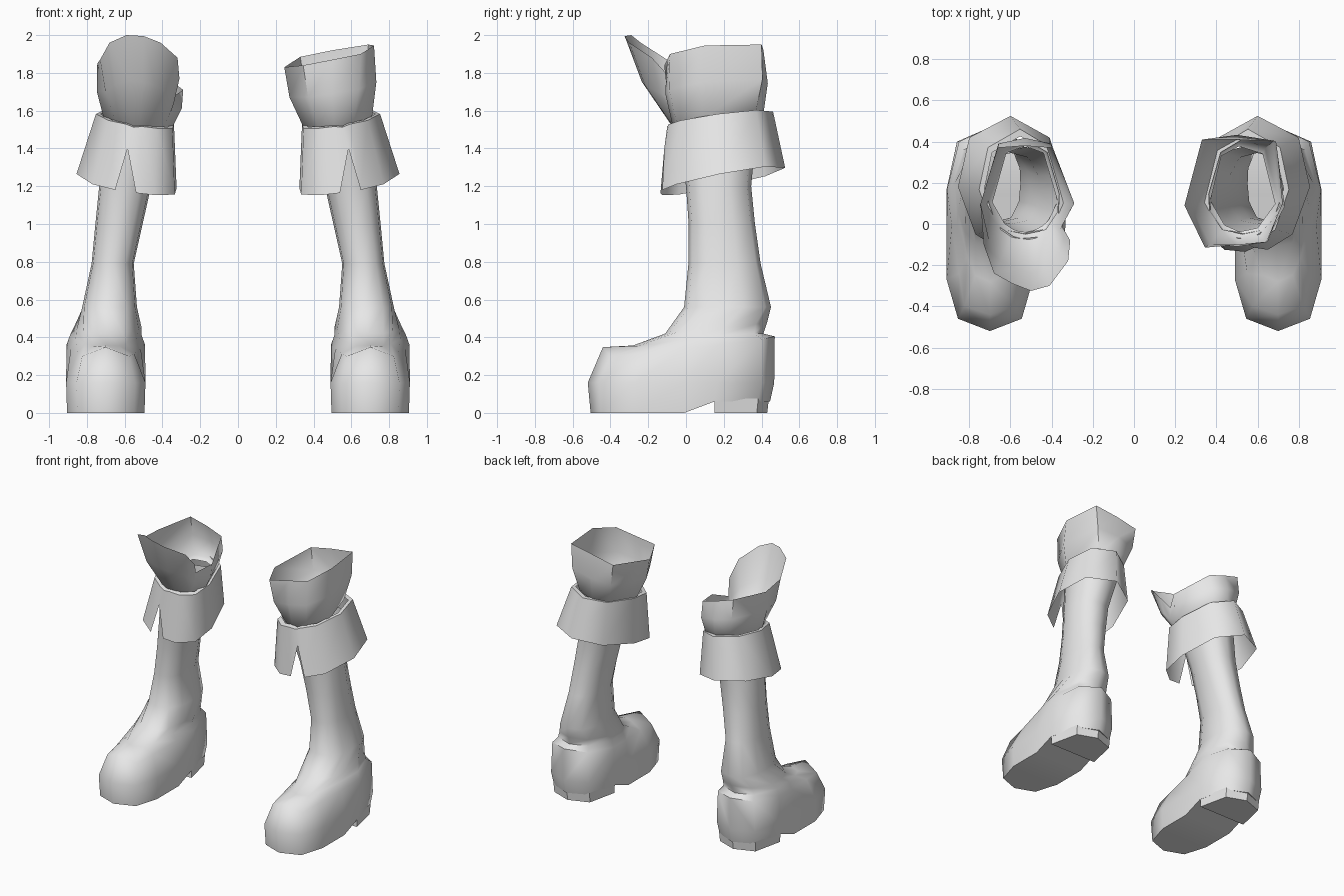
import bpy, bmesh, math

if "Cube" in bpy.data.objects:
    bpy.data.objects.remove(bpy.data.objects["Cube"])

grey = bpy.data.materials.new("grey leather")
grey.diffuse_color = (0.8, 0.8, 0.8, 1)
grey.use_nodes = True
grey.node_tree.nodes["Principled BSDF"].inputs["Base Color"].default_value = grey.diffuse_color


def make(name, rings, side, extra=(), closed=True, angle=60):
    """Skin a stack of rings, plus extra faces given as coordinate lists."""
    bm = bmesh.new()
    rows = [[bm.verts.new((side * x, y, z)) for x, y, z in r] for r in rings]
    for a, b in zip(rows, rows[1:]):
        n = len(a)
        for i in range(n if closed else n - 1):
            j = (i + 1) % n
            bm.faces.new((a[i], a[j], b[j], b[i]))
    for f in extra:
        bm.faces.new([bm.verts.new((side * x, y, z)) for x, y, z in f])
    bmesh.ops.remove_doubles(bm, verts=bm.verts, dist=0.0005)
    bmesh.ops.recalc_face_normals(bm, faces=bm.faces)
    me = bpy.data.meshes.new(name)
    bm.to_mesh(me)
    bm.free()
    me.materials.append(grey)
    ob = bpy.data.objects.new(name, me)
    bpy.context.collection.objects.link(ob)
    bpy.context.view_layer.objects.active = ob
    ob.select_set(True)
    bpy.ops.object.shade_smooth_by_angle(angle=math.radians(angle))
    ob.select_set(False)
    return ob


def mirror_ring(cx, half):
    """Front-to-back half outline (offset, y, z) turned into a full ring."""
    return ([(cx + o, y, z) for o, y, z in half]
            + [(cx - o, y, z) for o, y, z in half[-2:0:-1]])


# Half outline of a shaft section
SECTION = [(0, -1), (.6, -.9), (.93, -.5), (1, -.05), (.97, .35), (.62, .87), (0, 1)]


def shaft_ring(z, x0, x1, y0, y1):
    hx, cy, hy = (x1 - x0) / 2, (y0 + y1) / 2, (y1 - y0) / 2
    return mirror_ring((x0 + x1) / 2, [(o * hx, cy + t * hy, z) for o, t in SECTION])


# Foot outlines
SOLE = [(0, -.505, 0), (.15, -.45, 0), (.205, -.27, 0), (.205, -.01, 0),
        (.205, .15, .06), (.15, .38, .06), (0, .445, .06)]
WELT = [(0, -.52, .16), (.155, -.46, .16), (.21, -.27, .16), (.21, -.01, .16),
        (.21, .17, .16), (.16, .40, .16), (0, .467, .16)]
TOE_TOP = [(0, -.44, .348), (.125, -.40, .30), (.15, -.24, .315), (.185, -.01, .34),
           (.208, .17, .36), (.15, .40, .39), (0, .47, .405)]
INSTEP = [(0, -.28, .357), (.07, -.25, .355), (.11, -.16, .365), (.16, -.01, .39),
          (.19, .17, .41), (.13, .36, .42), (0, .41, .42)]
ANKLE = [(0, -.11, .42), (.08, -.09, .42), (.13, -.04, .43), (.165, .06, .44),
         (.18, .20, .45), (.12, .37, .47), (0, .43, .48)]
# Heel block outline
HEEL = [(.20, .15), (.15, .375), (0, .43), (-.15, .375), (-.20, .15)]


def boot(side, word):
    foot = [mirror_ring(.70, r) for r in (SOLE, WELT, TOE_TOP, INSTEP)]
    foot.append(mirror_ring(.69, ANKLE))
    shaft = [shaft_ring(*r) for r in (
        (.56, .535, .825, -.01, .45), (.79, .552, .775, .013, .395),
        (1.0, .505, .755, .014, .365), (1.2, .46, .735, 0, .345),
        (1.52, .36, .695, -.05, .375))]
    s = foot[0]
    n = len(s)
    bottom = [(s[i], s[i + 1], s[n - i - 1], s[-i % n]) for i in range(1, 5)]
    bottom += [(s[0], s[1], s[-1]), (s[5], s[6], s[7])]
    make(word + "_boot", foot + shaft, side, bottom)

    low = [(.70 + o, y, 0) for o, y in HEEL]
    high = [(.70 + o * 1.02, y * 1.02 if y > .2 else y, .075) for o, y in HEEL]
    make(word + "_heel", [low, high], side, [low], angle=40)


# Tilted planes of the cuff
def cuff_low(x, y):
    return 1.16 + .19 * (y + .13) + .13 * (x - .5)


def cuff_high(x, y):
    return 1.515 + .13 * (y + .10) + .13 * (x - .5)


# Lower edge of the cuff, from one side of the front slit round to the other
CUFF = [(.65, -.125), (.77, -.05), (.855, .18), (.80, .42), (.60, .525),
        (.41, .42), (.325, .15), (.335, -.04), (.44, -.125), (.54, -.135)]


def cuff(side, word):
    bottom, top, lip = [], [], []
    for x, y in CUFF:
        bottom.append((x, y, cuff_low(x, y)))
        u, v = .335 + (x - .32) * .78, -.10 + (y + .135) * .85
        top.append((u, v, cuff_high(u, v)))
        u, v = .54 + (u - .54) * .88, .17 + (v - .17) * .88
        lip.append((u, v, cuff_high(u, v) + .003))
    apex = (.585, -.115, 1.40)
    centre = (.555, -.10, 1.513)
    inner = (.55, -.07, 1.518)
    make(word + "_cuff", [bottom, top, lip], side,
         [(apex, bottom[0], top[0], centre), (bottom[-1], apex, centre, top[-1]),
          (centre, top[0], lip[0], inner), (top[-1], centre, inner, lip[-1])],
         closed=False)


def collar(side, word, rim):
    cx, cy = .53, .17
    lip, base, mid = [], [], []
    for x, y, z in rim:
        a = math.atan2(y - cy, x - cx)
        bx, by = cx + .19 * math.cos(a), cy + .24 * math.sin(a)
        bz = cuff_high(bx, by) - .01
        base.append((bx, by, bz))
        lip.append((cx + (bx - cx) * .87, cy + (by - cy) * .87, bz - .02))
        mx, my = (bx + x) / 2, (by + y) / 2
        mid.append((cx + (mx - cx) * 1.1, cy + (my - cy) * 1.1, (bz + z) / 2))
    make(word + "_collar", [lip, base, mid, rim], side)


for side, word in ((1, "right"), (-1, "left")):
    boot(side, word)
    cuff(side, word)

# Plain collar
collar(1, "right", [(.245, .09, 1.83), (.345, -.115, 1.84), (.50, -.10, 1.87),
                    (.65, -.085, 1.90), (.72, .10, 1.945), (.69, .40, 1.95),
                    (.50, .41, 1.92), (.33, .41, 1.885)])
# Collar with a tall flared front
collar(-1, "left", [(.66, .37, 1.87), (.53, .38, 1.83), (.40, .37, 1.79), (.29, .10, 1.71),
                    (.35, -.01, 1.67), (.31, -.08, 1.77), (.32, -.18, 1.88),
                    (.41, -.30, 1.96), (.50, -.325, 1.995), (.59, -.29, 2.0),
                    (.68, -.24, 1.96), (.73, -.10, 1.87), (.745, .10, 1.85)])
